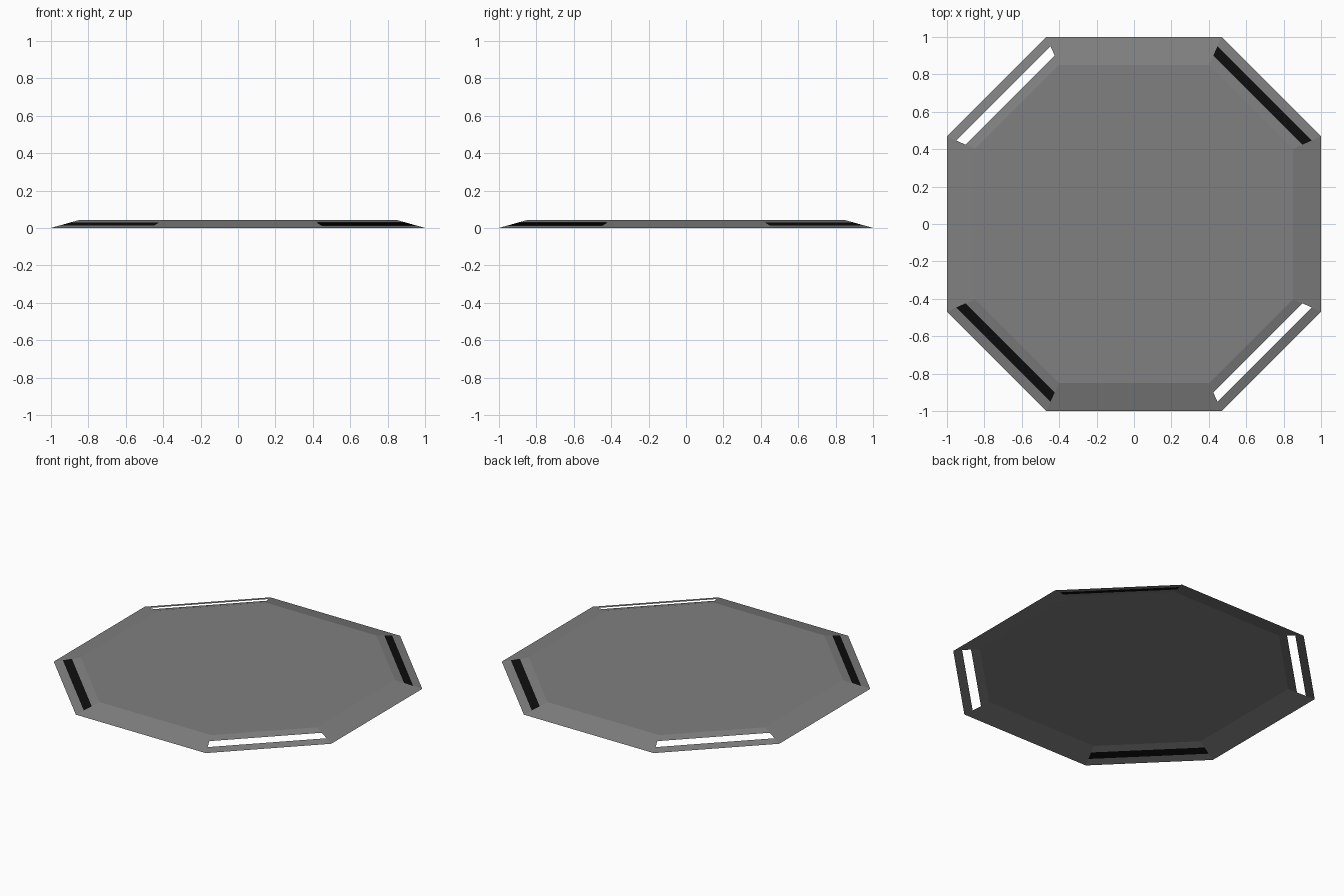
import bpy, bmesh

if "Cube" in bpy.data.objects:
    bpy.data.objects.remove(bpy.data.objects["Cube"])


def material(name, r, g, b):
    m = bpy.data.materials.new(name)
    m.diffuse_color = (r, g, b, 1)
    m.use_nodes = True
    m.node_tree.nodes["Principled BSDF"].inputs["Base Color"].default_value = m.diffuse_color
    return m


# Octagon ring, corners counter-clockwise starting on the right side
def ring(bm, r, c, z):
    pts = [(r, -c), (r, c), (c, r), (-c, r), (-r, c), (-r, -c), (-c, -r), (c, -r)]
    return [bm.verts.new((x, y, z)) for x, y in pts]


bm = bmesh.new()
HEIGHT = 0.042
rings = []
for i in range(4):
    t = i / 3
    rings.append(ring(bm, 1 - 0.15 * t, 0.468 - 0.066 * t, HEIGHT * t))

# Sloped rim: diagonal sides carry a black strip or an open slot in the middle band
for band in range(3):
    a, b = rings[band], rings[band + 1]
    for k in range(8):
        n = (k + 1) % 8
        if band == 1 and k in (3, 7):      # open slots, back left and front right
            continue
        f = bm.faces.new((a[k], a[n], b[n], b[k]))
        if band == 1 and k in (1, 5):      # black strips, back right and front left
            f.material_index = 1

# Flat top
bm.faces.new(rings[3])

mesh = bpy.data.meshes.new("octagonal_plate")
bm.to_mesh(mesh)
bm.free()
plate = bpy.data.objects.new("octagonal_plate", mesh)
bpy.context.collection.objects.link(plate)
mesh.materials.append(material("grey", 0.215, 0.215, 0.215))
mesh.materials.append(material("black", 0.004, 0.004, 0.004))
